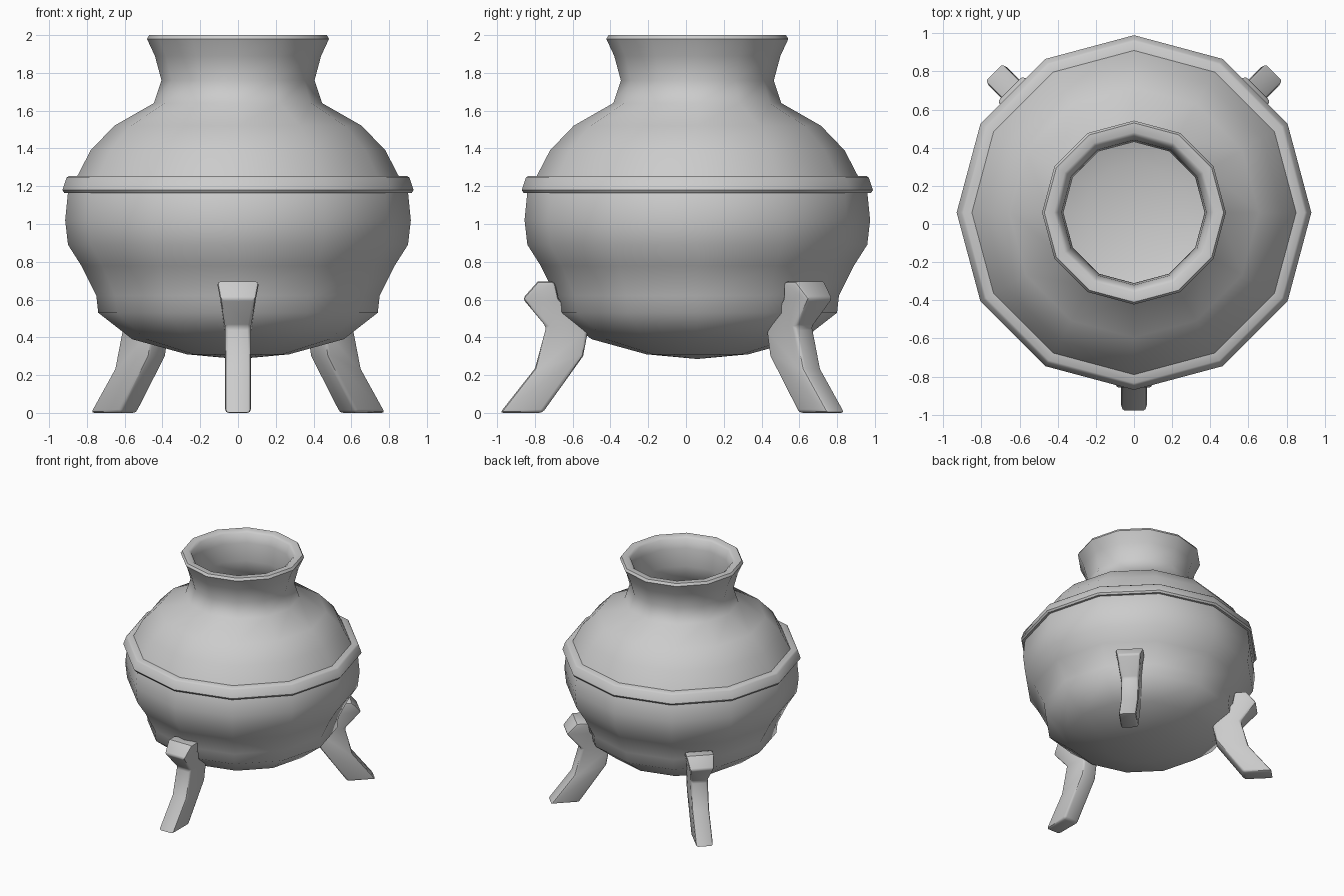
import bpy, bmesh, math
from mathutils import Matrix, Vector

if "Cube" in bpy.data.objects:
    bpy.data.objects.remove(bpy.data.objects["Cube"], do_unlink=True)

SIDES = 12
CENTRE = Vector((0, 0.06, 0))

grey = bpy.data.materials.new("plain grey")
grey.use_nodes = True
grey.diffuse_color = (0.6, 0.6, 0.6, 1)
grey.node_tree.nodes["Principled BSDF"].inputs["Base Color"].default_value = (0.6, 0.6, 0.6, 1)


def finish(bm, name, angle):
    bmesh.ops.recalc_face_normals(bm, faces=bm.faces)
    mesh = bpy.data.meshes.new(name)
    bm.to_mesh(mesh)
    bm.free()
    mesh.materials.append(grey)
    obj = bpy.data.objects.new(name, mesh)
    bpy.context.collection.objects.link(obj)
    bpy.ops.object.select_all(action='DESELECT')
    bpy.context.view_layer.objects.active = obj
    obj.select_set(True)
    bpy.ops.object.shade_smooth_by_angle(angle=math.radians(angle))
    return obj


def lathe(name, profile, closed=False):
    """Spin (radius, height) points around the pot's axis."""
    bm = bmesh.new()
    verts = [bm.verts.new((r, 0, z)) for r, z in profile]
    pairs = list(zip(verts, verts[1:]))
    if closed:
        pairs.append((verts[-1], verts[0]))
    edges = [bm.edges.new(p) for p in pairs]
    bmesh.ops.spin(bm, geom=verts + edges, axis=(0, 0, 1), cent=(0, 0, 0),
                   angle=math.tau, steps=SIDES, use_merge=True)
    bmesh.ops.remove_doubles(bm, verts=bm.verts, dist=0.001)
    bmesh.ops.translate(bm, verts=bm.verts, vec=CENTRE)
    return finish(bm, name, 50)


# Hollow pot: outside from the base up, over the lip, then down the inside
outside = [(0, 0.285), (0.27, 0.31), (0.56, 0.39), (0.74, 0.53), (0.75, 0.62),
           (0.83, 0.78), (0.90, 0.89), (0.915, 1.02), (0.90, 1.17), (0.85, 1.255),
           (0.78, 1.39), (0.655, 1.52), (0.445, 1.64), (0.405, 1.76), (0.44, 1.89)]
lip = [(0.482, 1.98), (0.47, 2.0), (0.42, 2.0), (0.40, 1.985), (0.38, 1.91)]
inside = [(0.37, 1.76), (0.40, 1.61), (0.61, 1.48), (0.79, 1.25), (0.86, 1.02),
          (0.78, 0.78), (0.69, 0.56), (0.53, 0.44), (0.26, 0.36), (0, 0.34)]
lathe("pot_body", outside + lip + inside)

# Raised band around the shoulder
lathe("shoulder_band", [(0.83, 1.255), (0.895, 1.255), (0.908, 1.245), (0.93, 1.18),
                        (0.92, 1.165), (0.83, 1.165)], closed=True)

# Legs: (distance out, height, half width) around the side outline
LEG = [(1.045, 0, 0.068), (0.86, 0.235, 0.068), (0.80, 0.455, 0.068),
       (0.925, 0.605, 0.095), (0.845, 0.695, 0.112), (0.755, 0.695, 0.112),
       (0.735, 0.605, 0.095), (0.58, 0.43, 0.068), (0.605, 0.30, 0.068),
       (0.82, 0, 0.068)]


def leg(name, degrees):
    bm = bmesh.new()
    left, right = ([bm.verts.new((r, s * w, z)) for r, z, w in LEG] for s in (1, -1))
    n = len(LEG)
    # Cross strips make both cheeks, the rim joins them
    for side in (left, right):
        for i in range(n // 2 - 1):
            bm.faces.new((side[i], side[i + 1], side[n - 2 - i], side[n - 1 - i]))
    for i in range(n):
        j = (i + 1) % n
        bm.faces.new((left[i], left[j], right[j], right[i]))
    bmesh.ops.recalc_face_normals(bm, faces=bm.faces)
    # Soften the long corners and the foot
    rim = [e for e in bm.edges if e.calc_face_angle(0) > math.radians(50)]
    bmesh.ops.bevel(bm, geom=rim, offset=0.018, segments=2, profile=0.5, affect='EDGES')
    spin = Matrix.Rotation(math.radians(degrees), 4, 'Z')
    bmesh.ops.transform(bm, matrix=Matrix.Translation(CENTRE) @ spin, verts=bm.verts)
    finish(bm, name, 40)


for name, degrees in (("front_leg", -90), ("back_left_leg", 45), ("back_right_leg", 135)):
    leg(name, degrees)
